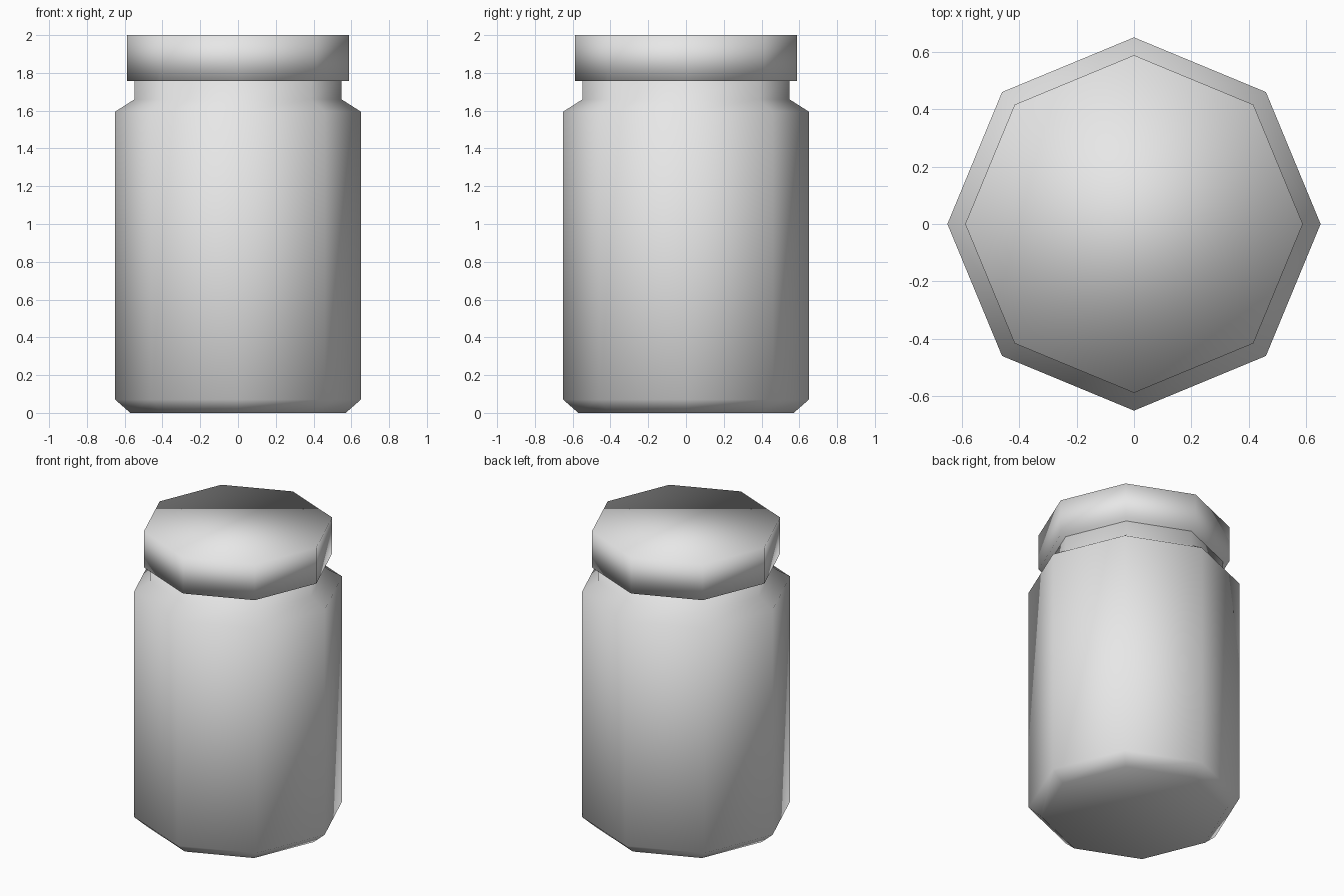
import bpy, bmesh
from math import cos, sin, pi

SIDES = 8

cube = bpy.data.objects.get("Cube")
if cube:
    bpy.data.objects.remove(cube, do_unlink=True)

# One plain grey for the whole jar
grey = bpy.data.materials.new("light_grey")
grey.use_nodes = True
grey.diffuse_color = (0.8, 0.8, 0.8, 1)
grey.node_tree.nodes["Principled BSDF"].inputs["Base Color"].default_value = (0.8, 0.8, 0.8, 1)


def turned(name, profile):
    """Closed eight-sided solid from (radius, height) pairs, bottom to top."""
    bm = bmesh.new()
    rings = [[bm.verts.new((r * cos(2 * pi * i / SIDES), r * sin(2 * pi * i / SIDES), z))
              for i in range(SIDES)] for r, z in profile]
    for low, high in zip(rings, rings[1:]):
        for i in range(SIDES):
            j = (i + 1) % SIDES
            bm.faces.new((low[i], low[j], high[j], high[i]))
    bm.faces.new(rings[0][::-1])
    bm.faces.new(rings[-1])
    for face in bm.faces:
        face.smooth = True
    mesh = bpy.data.meshes.new(name)
    bm.to_mesh(mesh)
    bm.free()
    mesh.materials.append(grey)
    obj = bpy.data.objects.new(name, mesh)
    bpy.context.collection.objects.link(obj)
    return obj


# Jar body: bevelled base, straight wall, sloped shoulder and neck
turned("jar_body", [(0.57, 0), (0.65, 0.07), (0.65, 1.595), (0.548, 1.66), (0.548, 1.77)])

# Lid: wider cap over the neck
turned("jar_lid", [(0.588, 1.757), (0.588, 2)])
